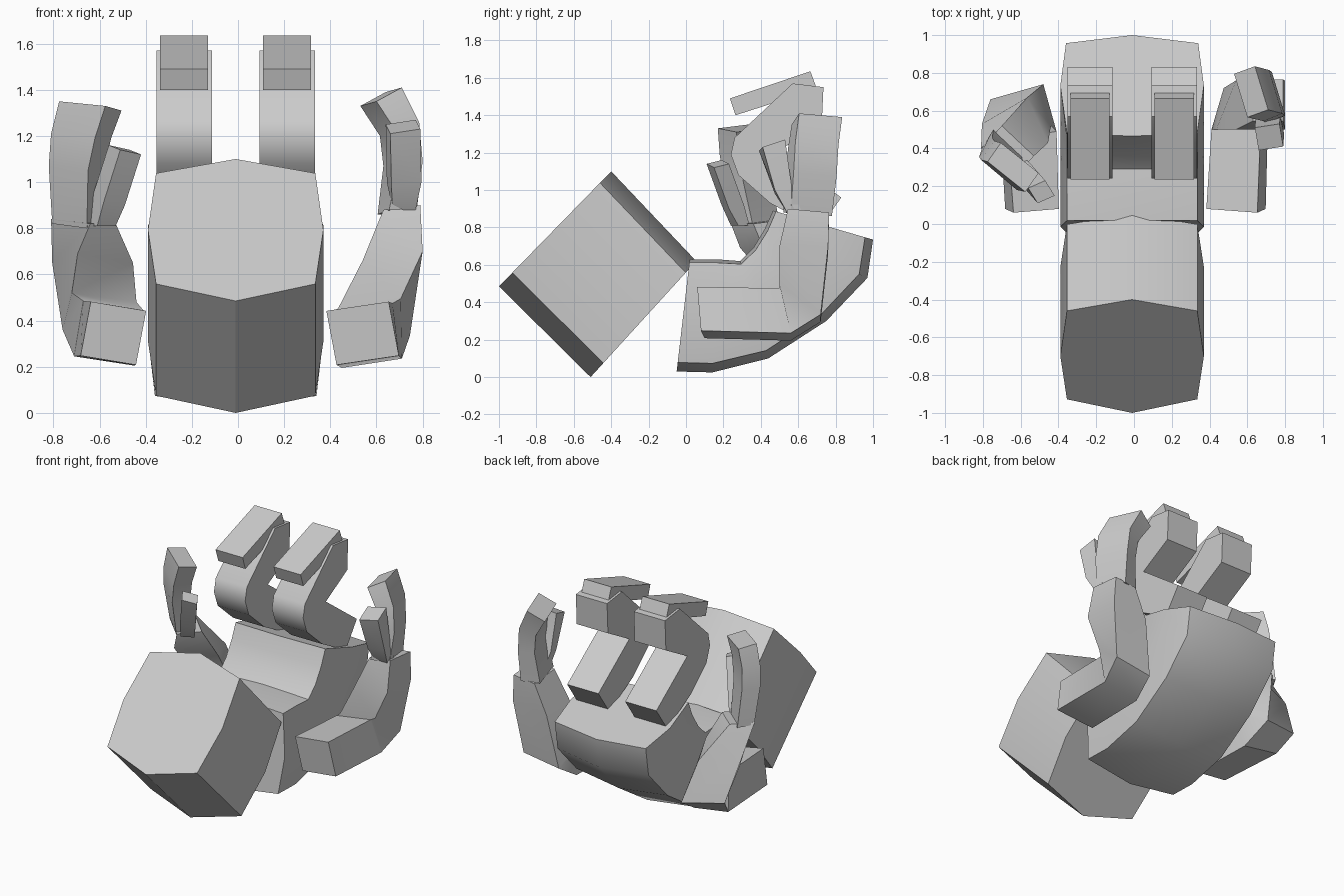
import bpy, bmesh, math
from mathutils import Vector as V

if "Cube" in bpy.data.objects:
    bpy.data.objects.remove(bpy.data.objects["Cube"])

CX = -0.01  # body centre line


def loft(name, rings, angle=35):
    """Closed tube through a list of equal-length rings."""
    bm = bmesh.new()
    loops = [[bm.verts.new(p) for p in r] for r in rings]
    n = len(loops[0])
    for a, b in zip(loops, loops[1:]):
        for i in range(n):
            j = (i + 1) % n
            bm.faces.new((a[i], a[j], b[j], b[i]))
    bm.faces.new(loops[0])
    bm.faces.new(loops[-1])
    bmesh.ops.recalc_face_normals(bm, faces=bm.faces)
    me = bpy.data.meshes.new(name)
    bm.to_mesh(me)
    bm.free()
    ob = bpy.data.objects.new(name, me)
    bpy.context.collection.objects.link(ob)
    bpy.ops.object.select_all(action='DESELECT')
    ob.select_set(True)
    bpy.context.view_layer.objects.active = ob
    bpy.ops.object.shade_smooth_by_angle(angle=math.radians(angle))
    return ob


def limb(name, sections):
    """Four-sided tube; each section is centre, half side u, half side v."""
    rings = []
    for c, u, v in sections:
        c, u, v = V(c), V(u), V(v)
        rings.append([c + u + v, c - u + v, c - u - v, c + u - v])
    return loft(name, rings)


def slab(name, profile, x, half):
    """Side profile (y, z) given a thickness in x."""
    return loft(name, [[(x + s * half, y, z) for y, z in profile] for s in (-1, 1)])


def section(o, i, shape):
    """Symmetric ring between outer point o and inner point i (y, z)."""
    o, i = V(o), V(i)
    pts = [(w, o.lerp(i, t)) for w, t in shape]
    pts += [(-w, p) for w, p in reversed(pts) if w]
    return [(CX + w, p.x, p.y) for w, p in pts]


# Head: tilted octagonal block
head_shape = [(0, 0), (.345, .12), (.38, .5), (.345, .9), (0, 1)]
loft("head", [section((-1, .485), (-.40, 1.10), head_shape),
              section((-.51, 0), (.055, .62), head_shape)], 30)

# Torso: curved back, bent forward
torso_shape = [(0, 0), (.35, .08), (.38, .5), (.345, .97), (0, 1)]
spine = [((-.05, .03), (.02, .63)), ((.14, .025), (.16, .63)),
         ((.44, .10), (.29, .62)), ((.75, .30), (.36, .69)),
         ((.97, .53), (.42, .79)), ((1.0, .735), (.465, .89))]
loft("torso", [section(o, i, torso_shape) for o, i in spine], 35)

# Legs: folded thigh and shin, with a foot resting forward
leg = [(.83, .96), (.71, .79), (.45, .93), (.28, 1.08), (.24, 1.19), (.26, 1.28),
       (.57, 1.57), (.735, 1.55), (.725, 1.34), (.49, 1.21)]
foot = [(.235, 1.49), (.265, 1.40), (.70, 1.54), (.665, 1.635)]
for side, s in (("left", -1), ("right", 1)):
    x = CX + s * .223
    slab(side + "_leg", leg, x, .12)
    slab(side + "_foot", foot, x, .104)

# Right arm
limb("right_arm", [
    ((.54, .08, .345), (.135, -.01, .02), (-.022, -.01, .117)),
    ((.56, .53, .335), (.13, 0, .02), (-.02, -.03, .12)),
    ((.59, .61, .395), (.135, 0, .02), (-.02, -.11, .08)),
    ((.67, .63, .68), (.13, 0, .02), (0, -.13, 0)),
    ((.71, .655, .88), (.08, 0, .01), (0, -.11, .01))])
limb("right_hand", [
    ((.69, .65, .87), (.06, .02, 0), (.025, -.11, .01)),
    ((.715, .67, 1.08), (.05, .02, 0), (.035, -.115, .01)),
    ((.70, .68, 1.23), (.05, .02, .02), (.035, -.115, .01)),
    ((.62, .70, 1.37), (.055, .02, .03), (.035, -.115, .01))])
limb("right_thumb", [
    ((.72, .58, .88), (.05, 0, 0), (0, -.04, 0)),
    ((.72, .52, 1.0), (.065, 0, .01), (.01, -.045, -.01)),
    ((.715, .46, 1.24), (.065, .01, .01), (.01, -.06, -.02))])

# Left arm, turned further inward
limb("left_arm", [
    ((-.54, .08, .345), (-.12, -.01, .02), (.022, -.01, .117)),
    ((-.56, .52, .345), (-.13, 0, .02), (.02, -.03, .12)),
    ((-.60, .59, .42), (-.14, -.04, .02), (.02, -.11, .08)),
    ((-.63, .48, .65), (-.12, -.07, .02), (.055, -.12, .02)),
    ((-.67, .38, .83), (-.055, -.06, 0), (.085, -.08, -.01))])
limb("left_hand", [
    ((-.70, .38, .81), (-.03, -.05, 0), (.075, -.07, -.01)),
    ((-.70, .33, 1.06), (-.035, -.05, 0), (.085, -.075, -.01)),
    ((-.68, .31, 1.2), (-.035, -.05, 0), (.095, -.08, -.01)),
    ((-.64, .30, 1.33), (-.035, -.05, .01), (.1, -.08, -.01))])
limb("left_thumb", [
    ((-.59, .29, .81), (-.04, -.02, 0), (.02, -.03, 0)),
    ((-.56, .25, .92), (-.045, -.02, .01), (.025, -.04, -.01)),
    ((-.49, .17, 1.14), (-.045, -.02, .01), (.025, -.04, -.01))])
